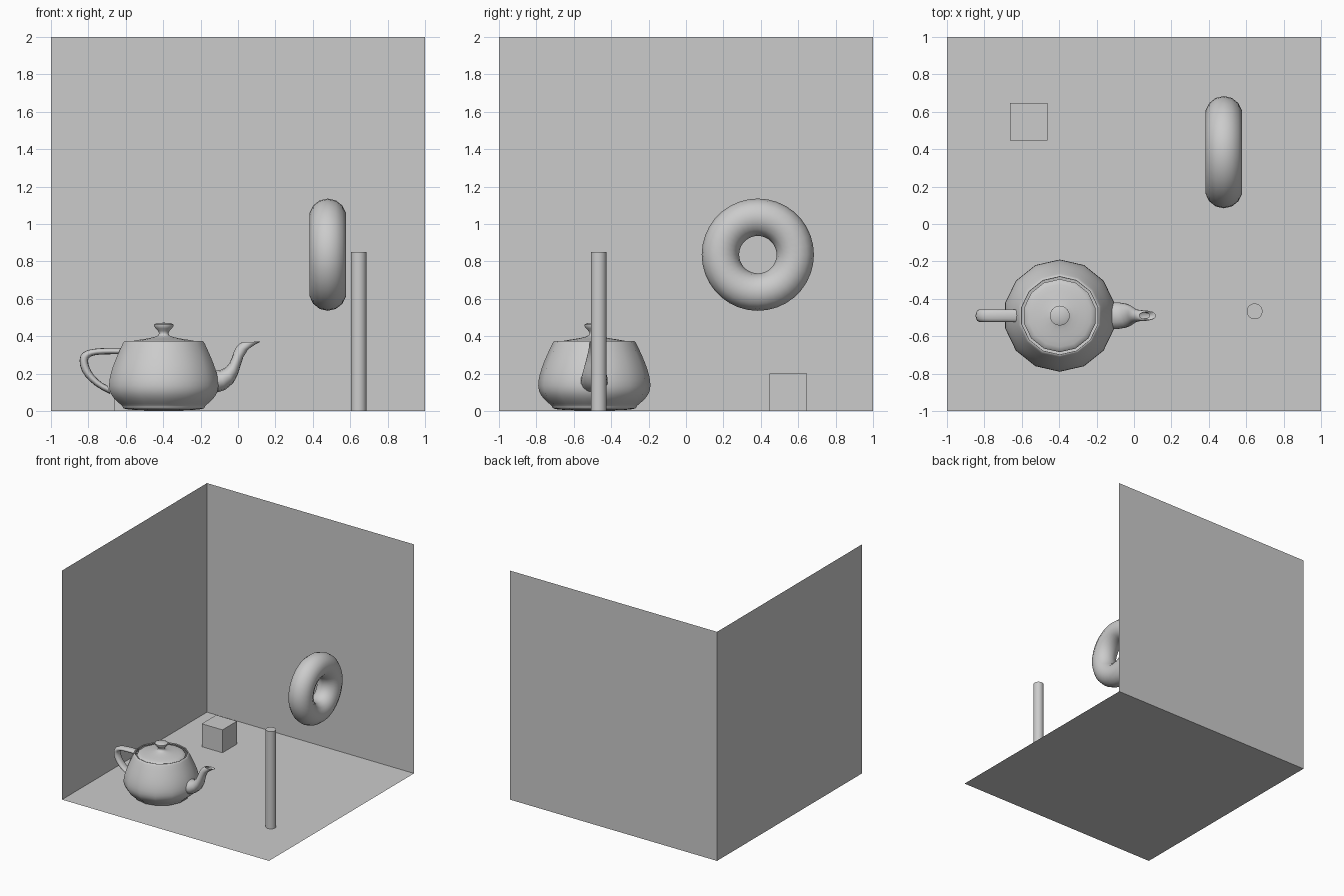
import bpy, bmesh, math
from mathutils import Vector, Matrix

if "Cube" in bpy.data.objects:
    bpy.data.objects.remove(bpy.data.objects["Cube"])

POT = Vector((-0.397, -0.49, 0.0))
S = 0.15          # teapot scale
SIDES = 14        # sides around the pot
STEPS = 7         # steps along each curve


def finish(bm, name, smooth=True, angle=None, fix_normals=True):
    bmesh.ops.remove_doubles(bm, verts=bm.verts, dist=1e-5)
    if fix_normals:
        bmesh.ops.recalc_face_normals(bm, faces=bm.faces)
    me = bpy.data.meshes.new(name)
    bm.to_mesh(me)
    bm.free()
    ob = bpy.data.objects.new(name, me)
    bpy.context.collection.objects.link(ob)
    if smooth:
        bpy.ops.object.select_all(action='DESELECT')
        ob.select_set(True)
        bpy.context.view_layer.objects.active = ob
        bpy.ops.object.shade_smooth_by_angle(angle=math.radians(angle or 50))
    return ob


def bez(p, t):
    u = 1 - t
    return u**3 * p[0] + 3*u*u*t * p[1] + 3*u*t*t * p[2] + t**3 * p[3]


def curve(points):
    """Sample chained cubic curves that share end points."""
    pts = [Vector(p) for p in points]
    out = [pts[0]]
    for i in range(0, len(pts) - 1, 3):
        out += [bez(pts[i:i + 4], k / STEPS) for k in range(1, STEPS + 1)]
    return out


def skin(rings, name, angle):
    bm = bmesh.new()
    rows = [[bm.verts.new(POT + S * p) for p in r] for r in rings]
    for a, b in zip(rows, rows[1:]):
        n = len(a)
        for j in range(n):
            bm.faces.new((a[j], a[(j + 1) % n], b[(j + 1) % n], b[j]))
    bmesh.ops.dissolve_degenerate(bm, dist=1e-6, edges=bm.edges)
    return finish(bm, name, angle=angle)


def lathe(points, name):
    angles = [math.pi / 2 + math.tau * j / SIDES for j in range(SIDES)]
    skin([[Vector((r * math.cos(a), r * math.sin(a), z)) for a in angles]
          for r, z in curve(points)], name, 60)


def tube(points, name):
    """Sections given as inner x, inner z, outer x, outer z, half-width handle."""
    rings = []
    for xi, zi, xo, zo, w in (tuple(v) for v in curve(points)):
        ctrl = [Vector(c) for c in ((xi, 0, zi), (xi, -w, zi), (xo, -w, zo), (xo, 0, zo))]
        half = [bez(ctrl, k / STEPS) for k in range(STEPS + 1)]
        other = [Vector((p.x, -p.y, p.z)) for p in half[-2:0:-1]]
        rings.append(half + other)
    skin(rings, name, 70)


def plane(name, corners):
    bm = bmesh.new()
    bm.faces.new([bm.verts.new(c) for c in corners])
    finish(bm, name, smooth=False, fix_normals=False)


# Room: floor and two walls
plane("floor", [(-1, -1, 0), (1, -1, 0), (1, 1, 0), (-1, 1, 0)])
plane("back_wall", [(-1, 1, 0), (1, 1, 0), (1, 1, 2), (-1, 1, 2)])
plane("left_wall", [(-1, -1, 0), (-1, 1, 0), (-1, 1, 2), (-1, -1, 2)])

# Box
bm = bmesh.new()
bmesh.ops.create_cube(bm, size=0.2, matrix=Matrix.Translation((-0.563, 0.547, 0.1)))
finish(bm, "box", smooth=False)

# Post
bm = bmesh.new()
bmesh.ops.create_cone(bm, cap_ends=True, segments=32, radius1=0.042, radius2=0.042,
                      depth=0.85, matrix=Matrix.Translation((0.645, -0.467, 0.425)))
finish(bm, "post", angle=40)

# Floating ring
bpy.ops.mesh.primitive_torus_add(major_segments=36, minor_segments=14,
                                 major_radius=0.2, minor_radius=0.1,
                                 location=(0.48, 0.384, 0.836),
                                 rotation=(0, math.pi / 2, 0))
bpy.context.object.name = "ring"
bpy.ops.object.shade_smooth()

# Teapot body: rim, upper wall, lower wall, base
lathe([(1.4, 2.4), (1.3375, 2.53125), (1.4375, 2.53125), (1.5, 2.4),
       (1.75, 1.875), (2, 1.35), (2, 0.9),
       (2, 0.45), (1.5, 0.225), (1.5, 0.15),
       (1.5, 0.075), (1.425, 0.02), (0, 0.02)], "teapot_body")

# Lid with knob
lathe([(0, 3.15), (0.8, 3.15), (0, 2.85), (0.2, 2.7),
       (0.4, 2.55), (1.3, 2.55), (1.3, 2.4)], "teapot_lid")

# Handle
tube([(-1.6, 2.025, -1.5, 2.25, 0.3), (-2.3, 2.025, -2.5, 2.25, 0.3),
      (-2.7, 2.025, -3, 2.25, 0.3), (-2.7, 1.8, -3, 1.8, 0.3),
      (-2.7, 1.575, -3, 1.35, 0.3), (-2.5, 1.125, -2.65, 0.9375, 0.3),
      (-2, 0.9, -1.9, 0.6, 0.3)], "teapot_handle")

# Spout with turned-in lip
tube([(1.7, 1.425, 1.7, 0.6, 0.66), (2.6, 1.425, 3.1, 0.825, 0.66),
      (2.3, 2.1, 2.4, 2.025, 0.25), (2.7, 2.4, 3.3, 2.4, 0.25),
      (2.8, 2.475, 3.525, 2.49375, 0.25), (2.9, 2.475, 3.45, 2.5125, 0.15),
      (2.8, 2.4, 3.2, 2.4, 0.15)], "teapot_spout")
